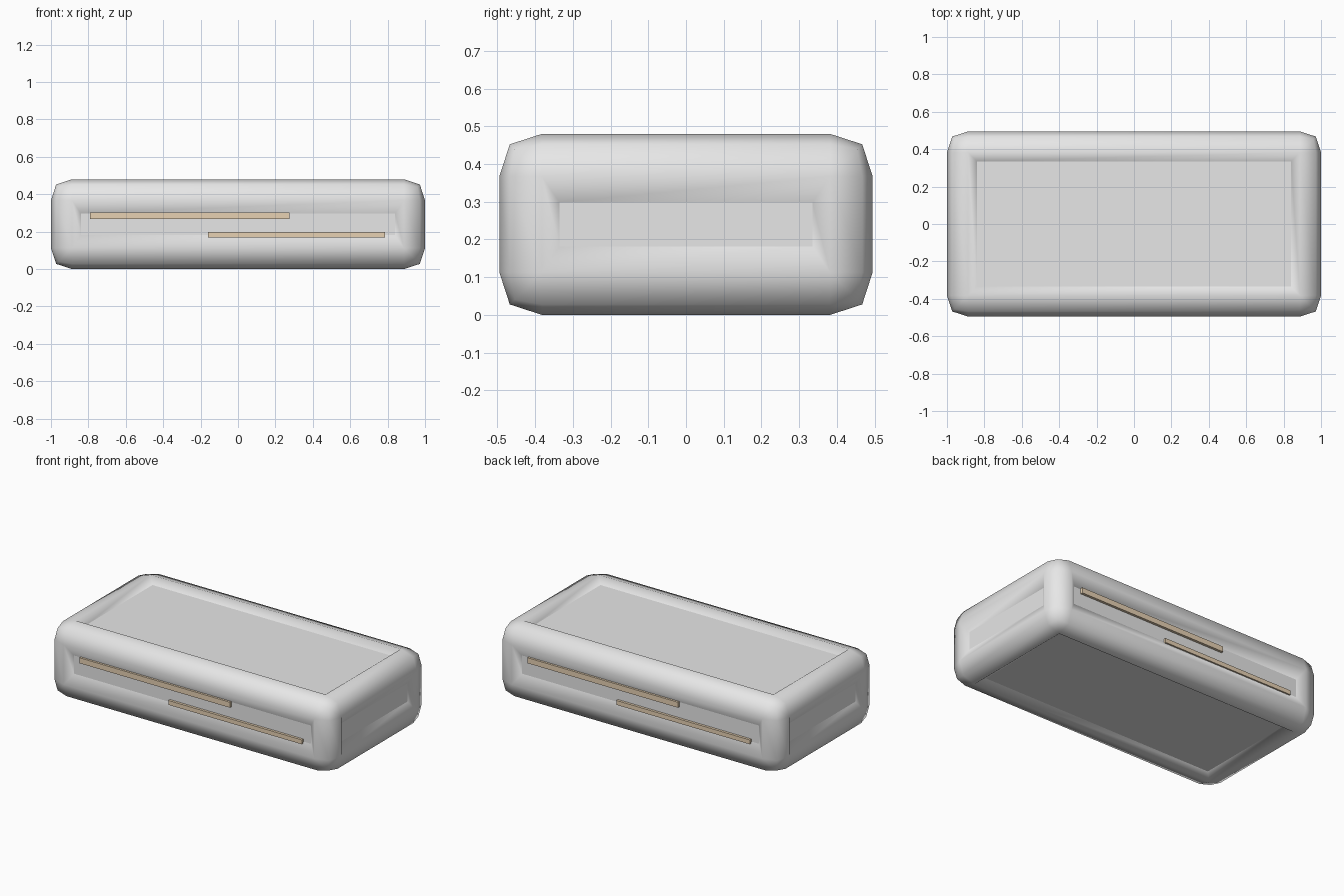
import bpy
import bmesh
from math import copysign

cube = bpy.data.objects.get("Cube")
if cube:
    bpy.data.objects.remove(cube, do_unlink=True)

LENGTH, DEPTH, HEIGHT = 2.0, 0.99, 0.48
ROUNDING = 0.113
RECESS = 0.035
WALL = 0.046       # width of the sloped walls along x and y
TALL_WALL = 0.068  # width of the sloped walls along z


def make_material(name, colour):
    mat = bpy.data.materials.new(name)
    mat.use_nodes = True
    mat.diffuse_color = colour
    mat.node_tree.nodes["Principled BSDF"].inputs["Base Color"].default_value = colour
    return mat


def make_object(name, bm, mat):
    mesh = bpy.data.meshes.new(name)
    bm.to_mesh(mesh)
    bm.free()
    mesh.materials.append(mat)
    obj = bpy.data.objects.new(name, mesh)
    bpy.context.collection.objects.link(obj)
    return obj


def box(size, centre=(0, 0, 0)):
    bm = bmesh.new()
    bmesh.ops.create_cube(bm, size=1)
    bmesh.ops.scale(bm, vec=size, verts=bm.verts)
    bmesh.ops.translate(bm, vec=centre, verts=bm.verts)
    return bm


grey = make_material("light grey", (0.8, 0.8, 0.8, 1))
tan = make_material("tan", (0.8, 0.64, 0.45, 1))

# Rounded body
bm = box((LENGTH, DEPTH, HEIGHT))
bmesh.ops.bevel(bm, geom=bm.edges[:], offset=ROUNDING, segments=2,
                profile=0.57, affect='EDGES')
bm.normal_update()
panels = [f for f in bm.faces if max(abs(c) for c in f.normal) > 0.999]

# A shallow recess with sloped walls in each of the six sides
bmesh.ops.inset_individual(bm, faces=panels, thickness=0.001, depth=0)
for face in bm.faces:
    face.smooth = True
for panel in panels:
    normal_axis = max(range(3), key=lambda a: abs(panel.normal[a]))
    for vert in panel.verts:
        for axis, width in enumerate((WALL, WALL, TALL_WALL)):
            inward = RECESS if axis == normal_axis else width
            vert.co[axis] -= copysign(inward, vert.co[axis])
    panel.smooth = False
bmesh.ops.translate(bm, vec=(0, 0, HEIGHT / 2), verts=bm.verts)
bm.normal_update()
make_object("body", bm, grey)

# Two offset strips in the front recess, repeated half a turn round on the back
strips = {
    "upper_strip": (-0.79, 0.275, 0.268, 0.303),
    "lower_strip": (-0.16, 0.785, 0.17, 0.198),
}
for side, turn in (("front", 1), ("back", -1)):
    for name, (x0, x1, z0, z1) in strips.items():
        size = (x1 - x0, 0.03, z1 - z0)
        centre = (turn * (x0 + x1) / 2, turn * -0.461, (z0 + z1) / 2)
        make_object(side + "_" + name, box(size, centre), tan)
